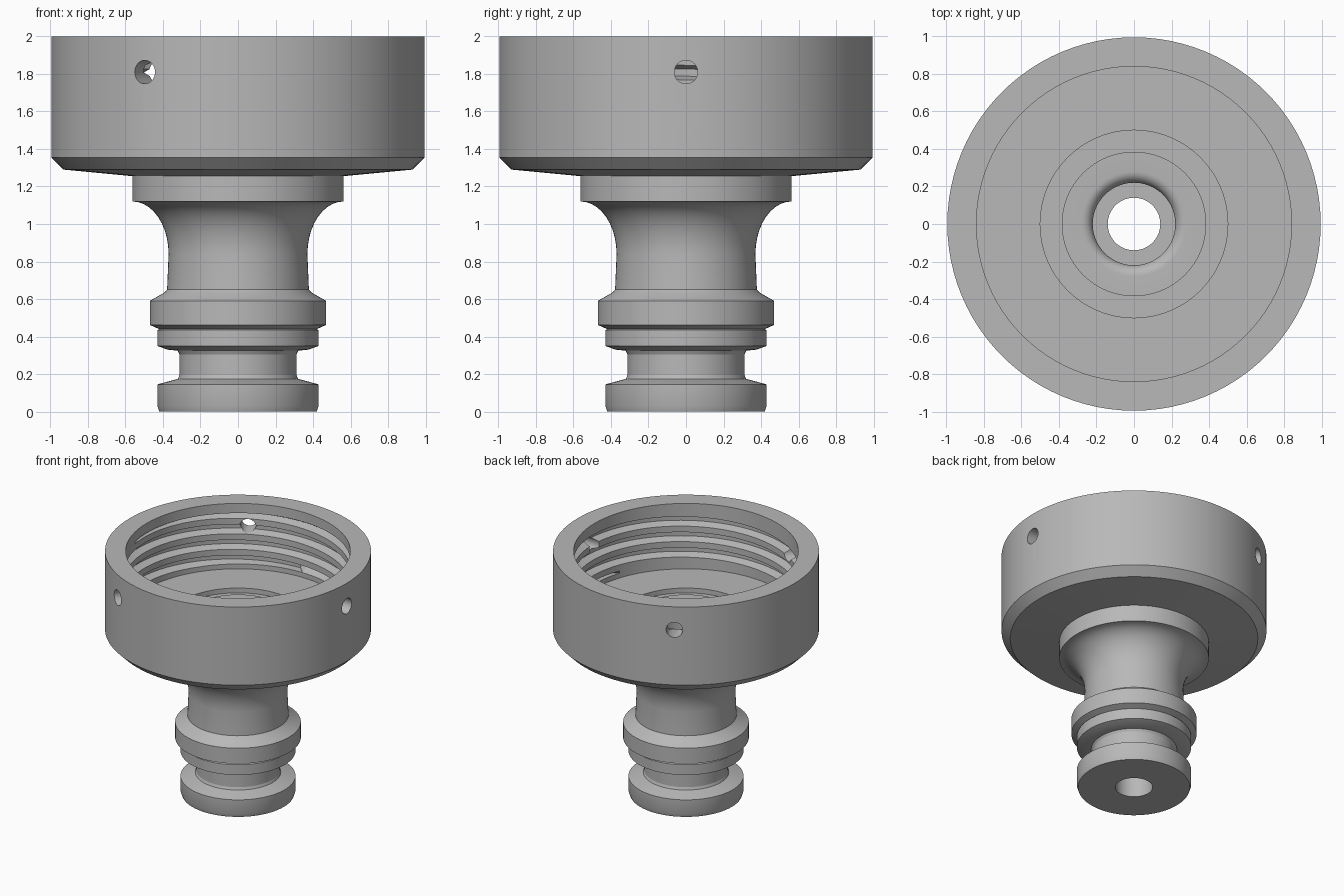
import bpy, bmesh, math
from mathutils import Matrix

SEGMENTS = 96
BORE, ROOT = 0.84, 0.90          # thread crest and root radii
PITCH, THREAD_LOW, THREAD_HIGH = 0.128, 1.50, 1.92

default = bpy.data.objects.get("Cube")
if default:
    bpy.data.objects.remove(default, do_unlink=True)

metal = bpy.data.materials.new("plain grey")
metal.use_nodes = True
metal.diffuse_color = (0.48, 0.48, 0.48, 1)
metal.node_tree.nodes["Principled BSDF"].inputs["Base Color"].default_value = metal.diffuse_color


def quarter(cr, cz, a, b, start, end, steps=10):
    """Points along an elliptical arc in the (radius, height) plane."""
    angles = [math.radians(start + (end - start) * i / steps) for i in range(steps + 1)]
    return [(cr + a * math.cos(t), cz + b * math.sin(t)) for t in angles]


def skin(bm, column):
    """Join the (radius, height) rows given for each turn fraction into a round surface."""
    rings = []
    for j in range(SEGMENTS + 1):
        turn = j / SEGMENTS
        c, s = math.cos(turn * math.tau), math.sin(turn * math.tau)
        rings.append([bm.verts.new((r * c, r * s, z)) for r, z in column(turn)])
    for left, right in zip(rings, rings[1:]):
        for k in range(len(left) - 1):
            bm.faces.new((left[k], right[k], right[k + 1], left[k + 1]))


def thread_rows(turn):
    """Helical groove rows, cut off flat at both ends of the threaded length."""
    rows = []
    for n in range(7):
        for offset, r in ((0, BORE), (0.05, BORE), (0.07, ROOT), (0.108, ROOT)):
            z = 1.27 + (n + turn) * PITCH + offset
            if z <= THREAD_LOW:
                rows.append((BORE, THREAD_LOW))
            elif z >= THREAD_HIGH:
                rows.append((BORE, THREAD_HIGH))
            else:
                rows.append((r, z))
    return rows


# Outside: grooved spigot, flared neck, collar, chamfered cap and rim
outside = [(0.14, 0), (0.42, 0), (0.43, 0.03), (0.43, 0.145), (0.345, 0.168),
           (0.32, 0.175), (0.312, 0.195), (0.312, 0.305), (0.322, 0.325),
           (0.375, 0.33), (0.43, 0.35), (0.43, 0.435), (0.42, 0.44), (0.47, 0.462),
           (0.47, 0.59), (0.395, 0.633), (0.378, 0.65)]
outside += quarter(0.562, 0.84, 0.192, 0.28, 180, 90)
outside += [(0.562, 1.255), (0.93, 1.29), (0.995, 1.355), (0.995, 2), (BORE, 2),
            (BORE, THREAD_HIGH)]

# Inside: washer floor with ring groove, rounded funnel and stepped bore
inside = [(BORE, THREAD_LOW), (BORE, 1.46), (0.5, 1.46), (0.5, 1.42), (0.385, 1.42),
          (0.385, 1.46)]
inside += quarter(0.28, 1.40, 0.06, 0.06, 90, 180, 8)
inside += [(0.22, 0.62), (0.14, 0.62), (0.14, 0)]

bm = bmesh.new()
skin(bm, lambda turn: outside)
skin(bm, thread_rows)
skin(bm, lambda turn: inside)
bmesh.ops.remove_doubles(bm, verts=bm.verts, dist=0.0002)
bmesh.ops.recalc_face_normals(bm, faces=bm.faces)
mesh = bpy.data.meshes.new("hose_adapter")
bm.to_mesh(mesh)
bm.free()
mesh.materials.append(metal)
adapter = bpy.data.objects.new("hose_adapter", mesh)
bpy.context.collection.objects.link(adapter)

# Three radial holes through the cap wall
bm = bmesh.new()
for k in range(3):
    place = (Matrix.Rotation(k * math.tau / 3, 4, 'Z') @ Matrix.Translation((0.92, 0, 1.81))
             @ Matrix.Rotation(math.pi / 2, 4, 'Y'))
    bmesh.ops.create_cone(bm, cap_ends=True, segments=32, radius1=0.0625, radius2=0.0625,
                          depth=0.4, matrix=place)
cutter_mesh = bpy.data.meshes.new("hole_cutter")
bm.to_mesh(cutter_mesh)
bm.free()
cutter_mesh.materials.append(metal)
cutter = bpy.data.objects.new("hole_cutter", cutter_mesh)
cutter.hide_render = True
bpy.context.collection.objects.link(cutter)

holes = adapter.modifiers.new("holes", 'BOOLEAN')
holes.operation = 'DIFFERENCE'
holes.solver = 'EXACT'
holes.object = cutter
bpy.ops.object.select_all(action='DESELECT')
adapter.select_set(True)
bpy.context.view_layer.objects.active = adapter
bpy.ops.object.modifier_apply(modifier="holes")
bpy.data.objects.remove(cutter, do_unlink=True)

# Smooth round surfaces with crisp edges
bpy.ops.object.shade_smooth_by_angle(angle=math.radians(20))
